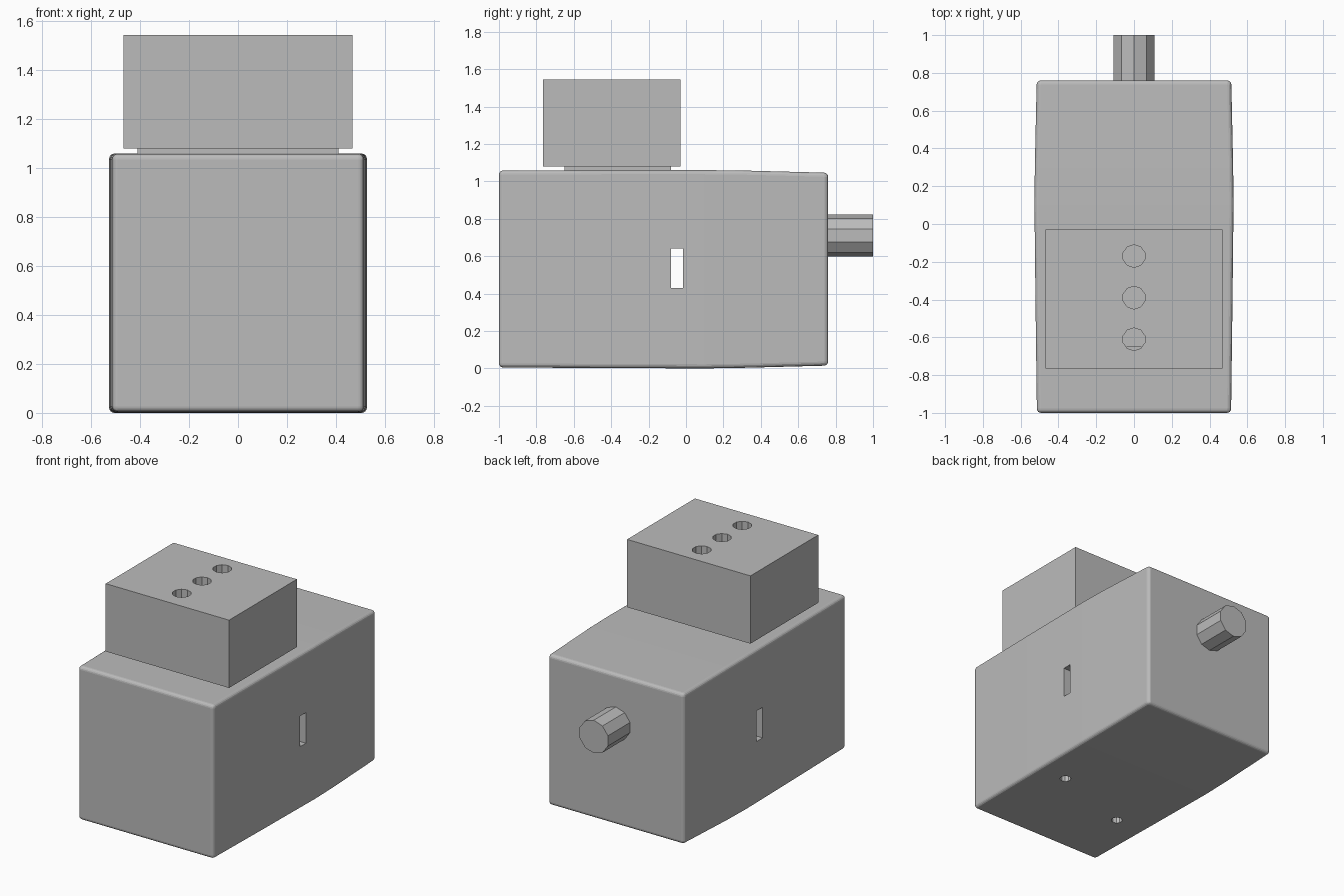
import bpy
import bmesh
from math import radians

default = bpy.data.objects.get("Cube")
if default:
    bpy.data.objects.remove(default, do_unlink=True)

# Single grey material
grey = bpy.data.materials.new("plain_grey")
grey.use_nodes = True
colour = (0.5, 0.5, 0.5, 1)
grey.diffuse_color = colour
grey.node_tree.nodes["Principled BSDF"].inputs["Base Color"].default_value = colour


def make_object(name, bm):
    bmesh.ops.recalc_face_normals(bm, faces=bm.faces)
    mesh = bpy.data.meshes.new(name)
    bm.to_mesh(mesh)
    bm.free()
    mesh.materials.append(grey)
    obj = bpy.data.objects.new(name, mesh)
    bpy.context.collection.objects.link(obj)
    return obj


def box(name, low, high):
    bm = bmesh.new()
    bmesh.ops.create_cube(bm, size=1)
    for v in bm.verts:
        v.co = [(a + b) / 2 + c * (b - a) for a, b, c in zip(low, high, v.co)]
    return make_object(name, bm)


def rod(name, centre, radius, length, lying=False):
    bm = bmesh.new()
    bmesh.ops.create_cone(bm, cap_ends=True, segments=10, radius1=radius,
                          radius2=radius, depth=length)
    for v in bm.verts:
        x, y, z = v.co
        offset = (x, z, y) if lying else (x, y, z)
        v.co = [c + o for c, o in zip(centre, offset)]
    return make_object(name, bm)


def apply_modifier(obj, mod):
    bpy.context.view_layer.objects.active = obj
    bpy.ops.object.modifier_apply(modifier=mod.name)


def cut(obj, cutter):
    mod = obj.modifiers.new("cut", 'BOOLEAN')
    mod.operation = 'DIFFERENCE'
    mod.solver = 'EXACT'
    mod.object = cutter
    apply_modifier(obj, mod)
    bpy.data.objects.remove(cutter, do_unlink=True)


# Body: slightly bulging case lofted from front to back (y, half width, low, high)
sections = [(-1.0, 0.514, 0.005, 1.058), (-0.45, 0.521, 0.002, 1.06),
            (0.1, 0.527, 0.0, 1.06), (0.3, 0.525, 0.003, 1.058),
            (0.76, 0.515, 0.015, 1.046)]
bm = bmesh.new()
rings = [[bm.verts.new((sx * w, y, z)) for sx, z in
          ((-1, low), (1, low), (1, high), (-1, high))]
         for y, w, low, high in sections]
for a, b in zip(rings, rings[1:]):
    for i in range(4):
        j = (i + 1) % 4
        bm.faces.new((a[i], a[j], b[j], b[i]))
bm.faces.new(rings[0])
bm.faces.new(rings[-1])
body = make_object("body", bm)

# Rounded case edges
bevel = body.modifiers.new("rounded_edges", 'BEVEL')
bevel.width = 0.022
bevel.segments = 4
bevel.limit_method = 'ANGLE'
bevel.angle_limit = radians(40)
apply_modifier(body, bevel)

# Slot straight through the sides, and two screw holes underneath
cut(body, box("slot_cutter", (-1, -0.08, 0.43), (1, -0.015, 0.64)))
for x, y in ((-0.29, -0.52), (0.31, -0.32)):
    cut(body, rod("screw_hole_cutter", (x, y, 0.05), 0.036, 0.3))

# Neck plate and top block
box("neck_plate", (-0.41, -0.65, 1.05), (0.41, -0.08, 1.08))
block = box("top_block", (-0.468, -0.765, 1.08), (0.468, -0.03, 1.545))
for y in (-0.17, -0.39, -0.61):
    cut(block, rod("block_hole_cutter", (0, y, 1.3), 0.06, 0.8))

# Rear post
rod("rear_post", (0, 0.87, 0.71), 0.113, 0.26, lying=True)
